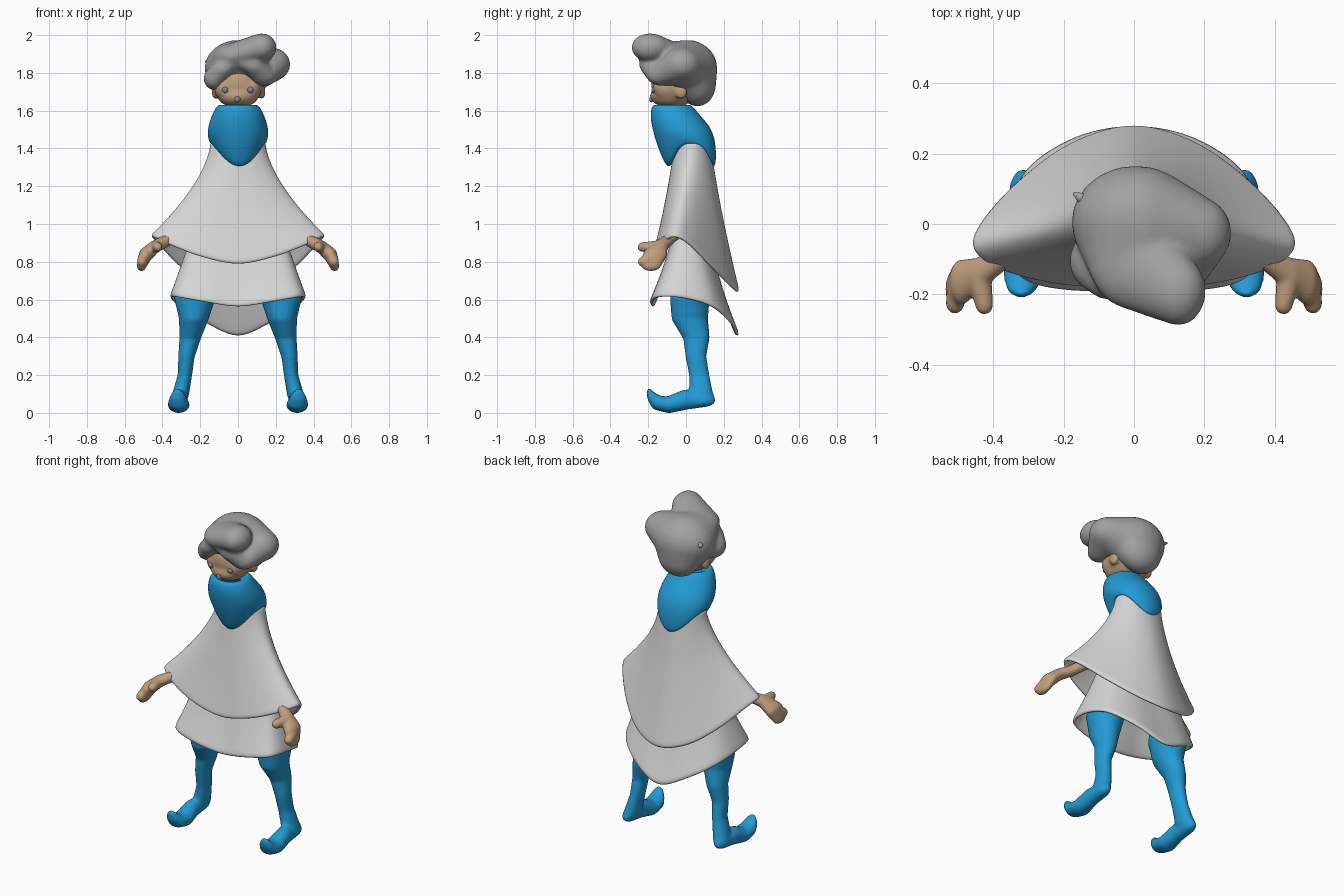
import bpy, bmesh, math
from mathutils import Vector, Matrix

if "Cube" in bpy.data.objects:
    bpy.data.objects.remove(bpy.data.objects["Cube"], do_unlink=True)


def material(name, rgb):
    m = bpy.data.materials.new(name)
    m.use_nodes = True
    m.diffuse_color = (*rgb, 1)
    m.node_tree.nodes["Principled BSDF"].inputs["Base Color"].default_value = (*rgb, 1)
    return m


CLOTH = material("pale grey cloth", (0.67, 0.67, 0.67))
HAIR = material("grey hair", (0.36, 0.36, 0.36))
BLUE = material("blue fabric", (0.016, 0.33, 0.67))
SKIN = material("tan skin", (0.53, 0.35, 0.21))
DOT = material("slate features", (0.2, 0.24, 0.32))


def finish(name, bm, mat):
    bmesh.ops.recalc_face_normals(bm, faces=bm.faces)
    for f in bm.faces:
        f.smooth = True
    mesh = bpy.data.meshes.new(name)
    bm.to_mesh(mesh)
    bm.free()
    mesh.materials.append(mat)
    ob = bpy.data.objects.new(name, mesh)
    bpy.context.collection.objects.link(ob)
    return ob


def ball(bm, x, y, z, rx, ry, rz):
    mat = Matrix.Translation((x, y, z)) @ Matrix.Diagonal((rx, ry, rz, 1))
    bmesh.ops.create_uvsphere(bm, u_segments=20, v_segments=12, radius=1, matrix=mat)


def blend(name, mat, chains, voxel=0.01, mirror=False, soften=6):
    """Fuse chains of ellipsoids into one smooth skin."""
    bm = bmesh.new()
    for keys in chains:
        ball(bm, *keys[0])
        for a, b in zip(keys, keys[1:]):
            for i in range(1, 7):
                ball(bm, *(p + (q - p) * i / 6 for p, q in zip(a, b)))
    ob = finish(name, bm, mat)
    rm = ob.modifiers.new("Fuse", 'REMESH')
    rm.mode = 'VOXEL'
    rm.voxel_size = voxel
    rm.use_smooth_shade = True
    sm = ob.modifiers.new("Soften", 'SMOOTH')
    sm.factor = 0.5
    sm.iterations = soften
    if mirror:
        mi = ob.modifiers.new("Mirror", 'MIRROR')
        mi.use_mirror_merge = False


def spline(points, t):
    """Smooth closed curve through points, t from 0 to 1."""
    n = len(points)
    i, f = divmod(t * n, 1)
    i = int(i)
    a, b, c, d = (Vector(points[(i + k) % n]) for k in (-1, 0, 1, 2))
    return 0.5 * (2 * b + (c - a) * f + (2 * a - 5 * b + 4 * c - d) * f ** 2
                  + (3 * b - a - 3 * c + d) * f ** 3)


def skin_rings(bm, rings):
    vs = [[bm.verts.new(p) for p in ring] for ring in rings]
    n = len(vs[0])
    for a, b in zip(vs, vs[1:]):
        for i in range(n):
            j = (i + 1) % n
            bm.faces.new((a[i], a[j], b[j], b[i]))


def garment(name, half, top, px, py, seg=72, rows=24):
    """Drape from an elliptical neck ring down to a shaped hem."""
    z, cy, rx, ry = top
    hem = half + [(-x, y, h) for x, y, h in half[-2:0:-1]]
    rings = []
    for r in range(rows + 1):
        t = r / rows
        ring = []
        for i in range(seg):
            a = 2 * math.pi * i / seg
            h = spline(hem, i / seg)
            x0, y0 = rx * math.sin(a), cy - ry * math.cos(a)
            ring.append((x0 + (h.x - x0) * t ** px, y0 + (h.y - y0) * t ** py,
                         z + (h.z - z) * t))
        rings.append(ring)
    bm = bmesh.new()
    skin_rings(bm, rings)
    ob = finish(name, bm, CLOTH)
    so = ob.modifiers.new("Thickness", 'SOLIDIFY')
    so.thickness = 0.022
    so.offset = -0.6
    sub = ob.modifiers.new("Round hem", 'SUBSURF')
    sub.levels = sub.render_levels = 1


# Cape and tunic, hems listed from front centre round to back centre
garment("cape", [(0, -.178, .79), (.2, -.172, .83), (.37, -.133, .895), (.458, -.07, .937),
                 (.428, .015, .9), (.315, .135, .78), (.17, .235, .68), (0, .28, .64)],
        (1.43, .035, .142, .093), 1.6, 1.25)
garment("tunic", [(0, -.185, .565), (.18, -.19, .59), (.325, -.15, .615), (.358, -.02, .61),
                  (.318, .14, .565), (.175, .245, .48), (0, .28, .41)],
        (1.35, .03, .13, .05), 1.2, 1.95)

# Scarf: stacked rings with a pointed dip at front and back
bm = bmesh.new()
rings = []
for z, cy, rx, ry, dip in [(1.6, -.07, .05, .05, 0), (1.63, -.072, .085, .085, 0),
                           (1.632, -.075, .11, .105, 0), (1.58, -.06, .137, .13, 0),
                           (1.53, -.033, .155, .15, 0), (1.48, -.01, .163, .16, .01),
                           (1.445, .012, .156, .15, .07), (1.42, .03, .146, .125, .14),
                           (1.44, .03, .12, .09, .1)]:
    ring = []
    for i in range(40):
        a = 2 * math.pi * i / 40
        s = math.sin(a)
        ring.append((rx * math.cos(a) + .008 * s * s, cy + ry * s, z - dip * abs(s) ** 2.5))
    rings.append(ring)
skin_rings(bm, rings)
scarf = finish("scarf", bm, BLUE)
sub = scarf.modifiers.new("Smooth", 'SUBSURF')
sub.levels = sub.render_levels = 2

# Head with a broad flat face, muzzle and ears
blend("head", SKIN, [[(0, -.06, 1.745, .136, .125, .13)],
                     [(-.067, -.1, 1.725, .06, .075, .075), (.067, -.1, 1.725, .06, .075, .075)],
                     [(0, -.085, 1.68, .11, .105, .065)],
                     [(.126, -.025, 1.7, .02, .032, .04)],
                     [(-.12, -.025, 1.7, .02, .032, .04)]], soften=5)

# Eyes and mouth
for name, x, y, z in [("left_eye", .066, -.172, 1.71), ("right_eye", -.068, -.172, 1.71),
                      ("mouth", -.003, -.183, 1.66)]:
    bm = bmesh.new()
    ball(bm, x, y, z, .016, .011, .016)
    finish(name, bm, DOT)

# Hair: skull mass, swept top, side lobe, parted fringes and nape
skull = (.005, .005, 1.825, .184, .162, .15)
quiff = (.125, -.19, 1.935, .08, .1, .075)
side_lobe = (.175, -.025, 1.845, .103, .105, .09)
temple = (.135, -.125, 1.785, .075, .085, .055)
parting = (-.015, -.165, 1.875, .05, .06, .04)
blend("hair", HAIR, [[skull, side_lobe, temple],
                     [skull, (0, -.1, 1.89, .13, .145, .07), quiff],
                     [parting, (.085, -.19, 1.845, .06, .06, .055), temple],
                     [parting, (-.08, -.145, 1.82, .06, .07, .05),
                      (-.125, -.105, 1.77, .058, .08, .062)],
                     [skull, (.005, .06, 1.742, .13, .1, .12)]], soften=13)

# Small tuft at the back of the hair
bm = bmesh.new()
aim = Vector((-.75, .45, .25)).to_track_quat('Z', 'Y').to_matrix().to_4x4()
bmesh.ops.create_cone(bm, cap_ends=True, segments=12, radius1=.035, radius2=.004, depth=.07,
                      matrix=Matrix.Translation((-.143, .07, 1.853)) @ aim)
finish("hair_tuft", bm, HAIR)


# Arms with curled mitten hand and thumb
blend("arms", SKIN, [
    [(.25, 0, 1.0, .035, .035, .035), (.38, -.1, .91, .032, .035, .032),
     (.44, -.14, .88, .034, .045, .034), (.49, -.165, .835, .035, .065, .042),
     (.511, -.185, .78, .025, .052, .03)],
    [(.44, -.15, .88, .036, .04, .033), (.425, -.228, .878, .026, .03, .026)],
    [(.5, -.18, .82, .03, .04, .035), (.508, -.225, .8, .027, .03, .028)]],
    voxel=.007, mirror=True, soften=6)

# Legs running into curled-toe boots
blend("legs", BLUE, [[(.2, .02, .75, .075, .075, .05), (.228, .02, .61, .113, .108, .03),
                      (.234, .02, .5, .08, .098, .04), (.253, .055, .4, .058, .072, .04),
                      (.273, .052, .3, .045, .057, .03), (.281, .07, .2, .039, .055, .03),
                      (.303, .08, .1, .045, .065, .04), (.315, .085, .066, .041, .073, .037),
                      (.315, 0, .07, .046, .06, .054), (.314, -.09, .042, .059, .06, .043),
                      (.315, -.15, .053, .056, .04, .04), (.319, -.18, .082, .044, .026, .031),
                      (.32, -.195, .109, .028, .015, .022)]],
      voxel=.008, mirror=True, soften=14)
